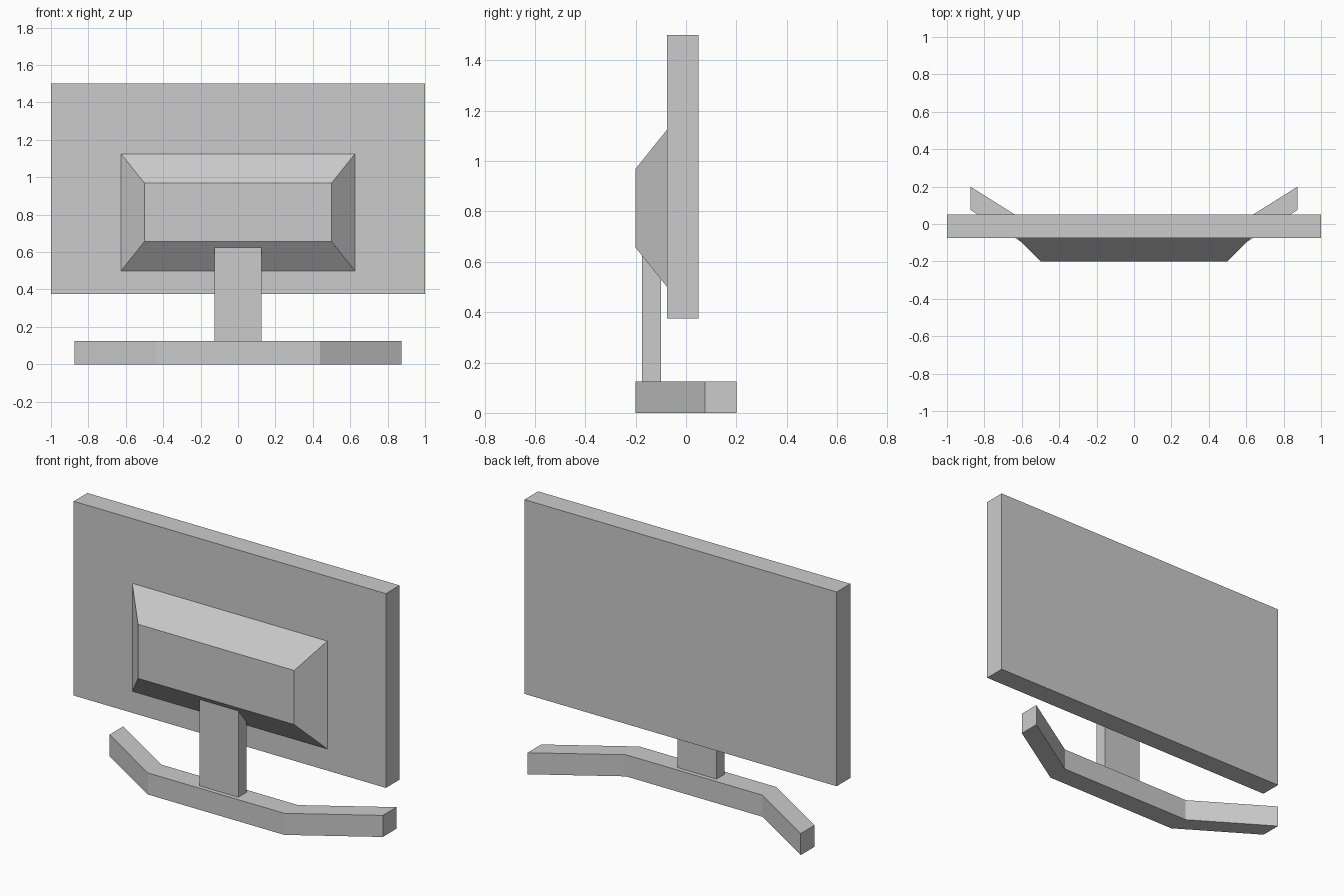
import bpy, bmesh

cube = bpy.data.objects.get("Cube")
if cube:
    bpy.data.objects.remove(cube, do_unlink=True)

grey = bpy.data.materials.new("plain grey")
grey.use_nodes = True
colour = (0.6, 0.6, 0.6, 1)
grey.diffuse_color = colour
grey.node_tree.nodes["Principled BSDF"].inputs["Base Color"].default_value = colour


def loft(name, first, second):
    """Closed solid between two outlines with the same number of points."""
    bm = bmesh.new()
    a = [bm.verts.new(p) for p in first]
    b = [bm.verts.new(p) for p in second]
    bm.faces.new(a)
    bm.faces.new(b)
    for i in range(len(a)):
        j = (i + 1) % len(a)
        bm.faces.new((a[i], a[j], b[j], b[i]))
    bmesh.ops.recalc_face_normals(bm, faces=bm.faces)
    mesh = bpy.data.meshes.new(name)
    bm.to_mesh(mesh)
    bm.free()
    mesh.materials.append(grey)
    obj = bpy.data.objects.new(name, mesh)
    bpy.context.collection.objects.link(obj)
    return obj


def upright(half_width, y, low, high):
    """Rectangle facing front, centred on x."""
    w = half_width
    return [(-w, y, low), (w, y, low), (w, y, high), (-w, y, high)]


# Flat screen panel
loft("screen", upright(1, -0.075, 0.375, 1.5), upright(1, 0.05, 0.375, 1.5))

# Tapered housing on the panel
loft("housing", upright(0.625, -0.075, 0.5, 1.125),
     upright(0.5, -0.2, 0.656, 0.969))

# Neck running up into the housing
loft("neck", upright(0.125, -0.175, 0.125, 0.625),
     upright(0.125, -0.1, 0.125, 0.625))

# Bent foot bar: a strip of even depth whose ends sweep back
depth = 0.125
path = [(-0.875, 0.075), (-0.4375, -0.2), (0.4375, -0.2), (0.875, 0.075)]
outline = path + [(x, y + depth) for x, y in reversed(path)]
loft("foot", [(x, y, 0) for x, y in outline],
     [(x, y, 0.125) for x, y in outline])
